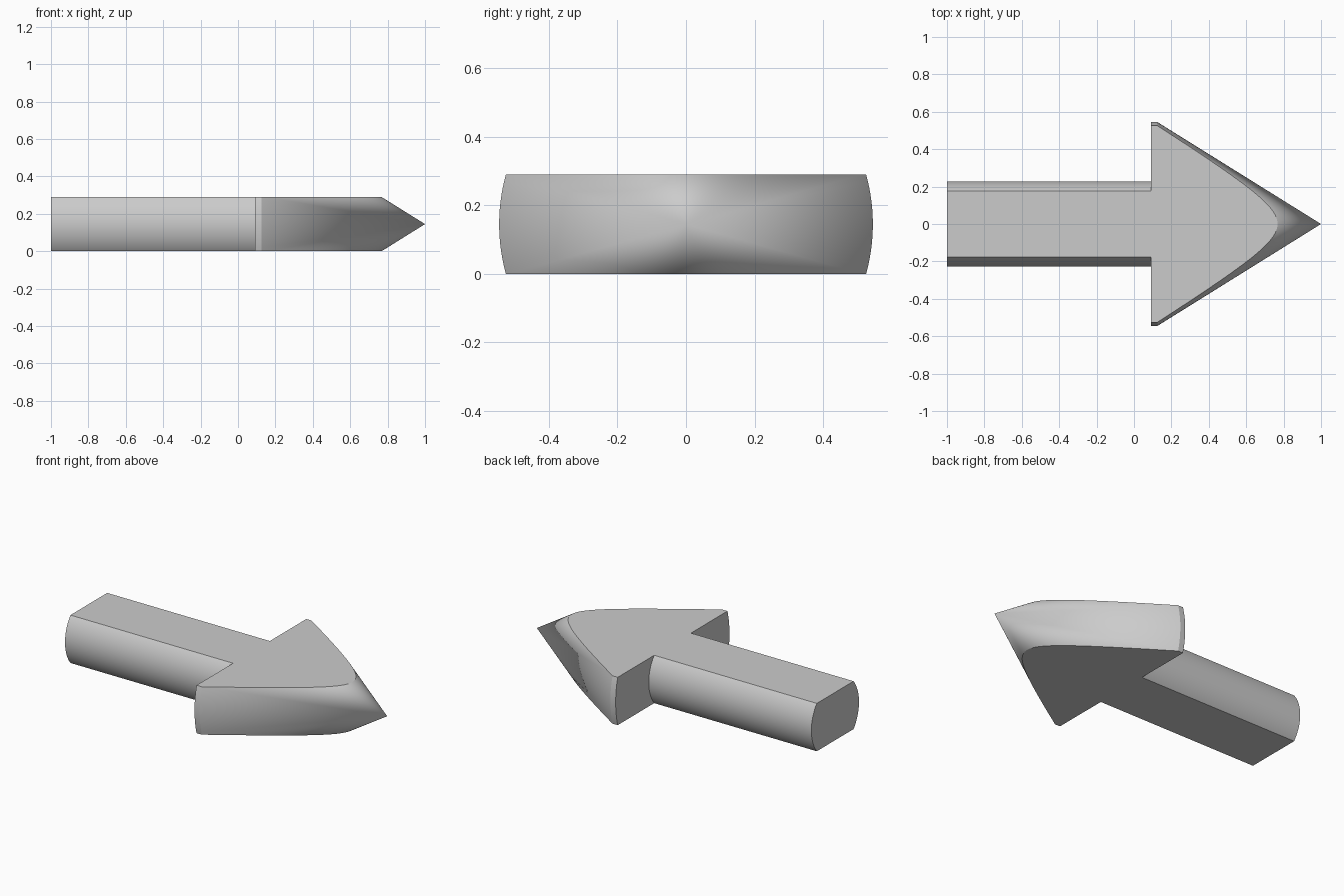
import bpy, bmesh, math
from mathutils import Vector

if "Cube" in bpy.data.objects:
    bpy.data.objects.remove(bpy.data.objects["Cube"])

HALF = 0.145      # half thickness of the slab left after trimming
SEGMENTS = 160

# Turned profile along x: shaft, shoulder, short rim, pointed cone
profile = [(-1, 0), (-1, 0.228), (0.09, 0.228), (0.09, 0.545), (0.125, 0.545), (1, 0)]

bm = bmesh.new()
verts = [bm.verts.new((x, r, 0)) for x, r in profile]
edges = [bm.edges.new(pair) for pair in zip(verts, verts[1:])]
bmesh.ops.spin(bm, geom=verts + edges, cent=(0, 0, 0), axis=(1, 0, 0),
               angle=math.tau, steps=SEGMENTS, use_duplicate=False)
bmesh.ops.remove_doubles(bm, verts=bm.verts[:], dist=1e-5)

# Trim top and bottom flat, and cap each cut
for side in (1, -1):
    cut = bmesh.ops.bisect_plane(bm, geom=bm.verts[:] + bm.edges[:] + bm.faces[:], dist=1e-6,
                                 plane_co=Vector((0, 0, side * HALF)),
                                 plane_no=Vector((0, 0, side)), clear_outer=True)
    rim = [e for e in cut['geom_cut'] if isinstance(e, bmesh.types.BMEdge) and e.is_boundary]
    bmesh.ops.edgenet_fill(bm, edges=rim)

bmesh.ops.recalc_face_normals(bm, faces=bm.faces[:])
bmesh.ops.translate(bm, verts=bm.verts[:], vec=(0, 0, HALF))

mesh = bpy.data.meshes.new("arrow")
bm.to_mesh(mesh)
bm.free()
arrow = bpy.data.objects.new("arrow", mesh)
bpy.context.collection.objects.link(arrow)

# Smooth curved sides, crisp edges around the flats
bpy.context.view_layer.objects.active = arrow
arrow.select_set(True)
bpy.ops.object.shade_smooth_by_angle(angle=math.radians(20))
